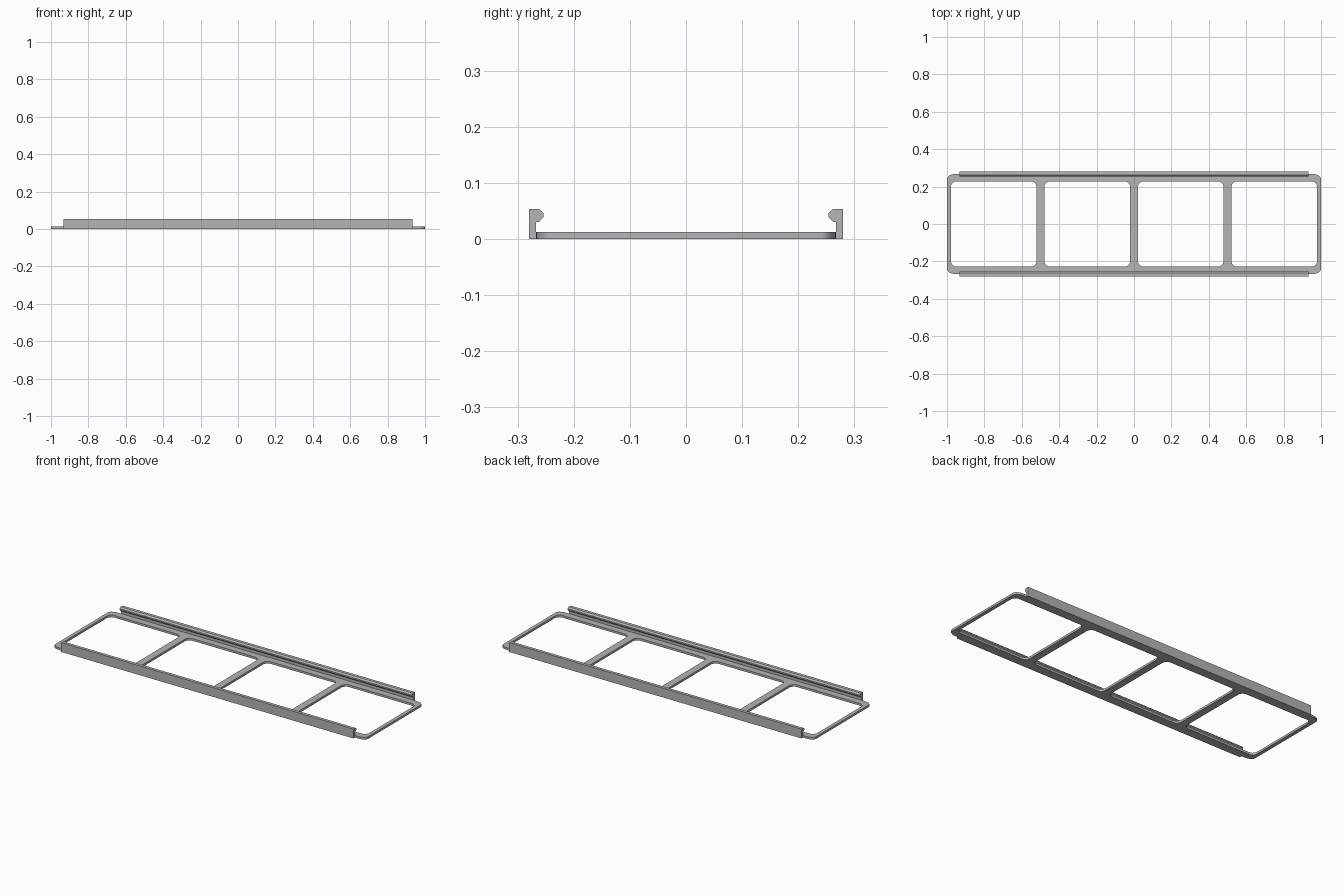
import bpy, bmesh
from math import sin, cos, pi
from mathutils import Vector

cube = bpy.data.objects.get("Cube")
if cube:
    bpy.data.objects.remove(cube, do_unlink=True)

grey = bpy.data.materials.new("plain grey")
grey.use_nodes = True
colour = (0.46, 0.46, 0.46, 1)
grey.diffuse_color = colour
grey.node_tree.nodes["Principled BSDF"].inputs["Base Color"].default_value = colour

THICK = 0.0125
SIDE = 0.267


def rounded_rect(cx, half_x, half_y, rx, ry, steps=8):
    """Outline of a rectangle with rounded corners."""
    points = []
    for i, (sx, sy) in enumerate([(1, 1), (-1, 1), (-1, -1), (1, -1)]):
        for s in range(steps + 1):
            a = (i + s / steps) * pi / 2
            points.append((cx + sx * (half_x - rx) + rx * cos(a),
                           sy * (half_y - ry) + ry * sin(a)))
    return points


def finish(obj):
    obj.data.materials.clear()
    obj.data.materials.append(grey)
    bpy.ops.object.select_all(action="DESELECT")
    obj.select_set(True)
    bpy.context.view_layer.objects.active = obj
    bpy.ops.object.shade_smooth_by_angle(angle=pi / 6)


# Flat frame: rounded outline with four window openings
curve = bpy.data.curves.new("frame_outline", "CURVE")
curve.dimensions = "2D"
curve.fill_mode = "BOTH"
curve.extrude = THICK / 2
loops = [rounded_rect(0, 1, SIDE, 0.045, 0.027)]
loops += [rounded_rect(-0.75 + 0.5 * i, 0.229, 0.228, 0.03, 0.03) for i in range(4)]
for loop in loops:
    spline = curve.splines.new("POLY")
    spline.points.add(len(loop) - 1)
    for point, (x, y) in zip(spline.points, loop):
        point.co = (x, y, 0, 1)
    spline.use_cyclic_u = True
frame = bpy.data.objects.new("window_frame", curve)
bpy.context.collection.objects.link(frame)
bpy.ops.object.select_all(action="DESELECT")
frame.select_set(True)
bpy.context.view_layer.objects.active = frame
bpy.ops.object.convert(target="MESH")
frame = bpy.context.view_layer.objects.active
bm = bmesh.new()
bm.from_mesh(frame.data)
bmesh.ops.remove_doubles(bm, verts=bm.verts, dist=0.0001)
bmesh.ops.translate(bm, verts=bm.verts, vec=(0, 0, THICK / 2))
bmesh.ops.recalc_face_normals(bm, faces=bm.faces)
bm.to_mesh(frame.data)
bm.free()
finish(frame)

# Long side rails with an inward hooked lip
PROFILE = [(0.28, 0), (0.28, 0.054), (0.262, 0.054), (0.254, 0.046),
           (0.254, 0.039), (0.262, 0.031), (SIDE, 0.031), (SIDE, 0)]
RAIL = 0.934


def clip_rail(name, side):
    bm = bmesh.new()
    face = bm.faces.new([bm.verts.new((-RAIL, side * y, z)) for y, z in PROFILE])
    result = bmesh.ops.extrude_face_region(bm, geom=[face], use_keep_orig=True)
    moved = [v for v in result["geom"] if isinstance(v, bmesh.types.BMVert)]
    bmesh.ops.translate(bm, verts=moved, vec=Vector((2 * RAIL, 0, 0)))
    bmesh.ops.recalc_face_normals(bm, faces=bm.faces)
    mesh = bpy.data.meshes.new(name)
    bm.to_mesh(mesh)
    bm.free()
    obj = bpy.data.objects.new(name, mesh)
    bpy.context.collection.objects.link(obj)
    finish(obj)


clip_rail("front_rail", -1)
clip_rail("back_rail", 1)
